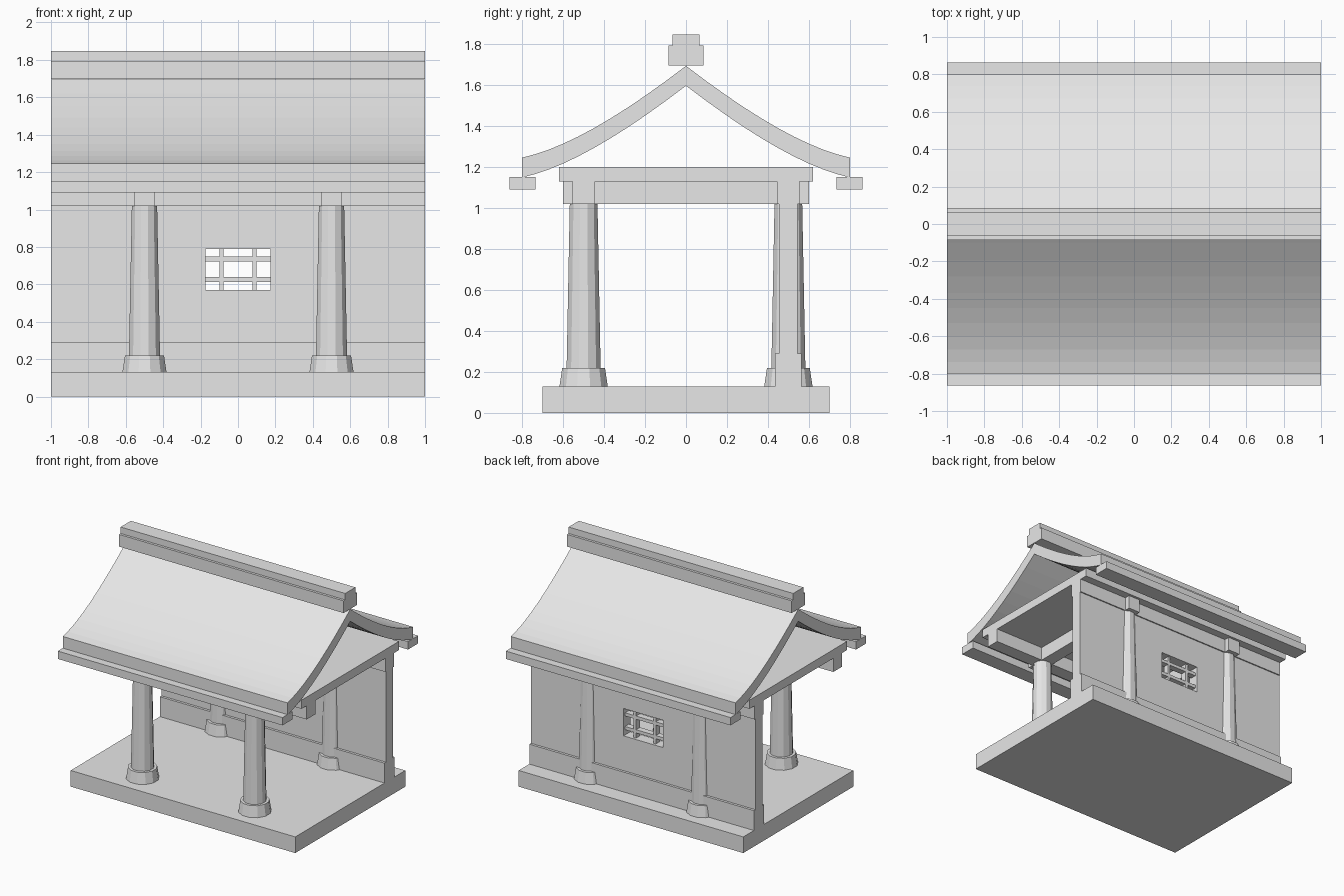
import bpy, bmesh, math
from mathutils import Vector, Matrix

cube = bpy.data.objects.get("Cube")
if cube:
    bpy.data.objects.remove(cube, do_unlink=True)

GREY = (0.8, 0.8, 0.8, 1.0)
stone = bpy.data.materials.new("plain_grey")
stone.use_nodes = True
stone.diffuse_color = GREY
stone.node_tree.nodes["Principled BSDF"].inputs["Base Color"].default_value = GREY


def finish(name, bm):
    bmesh.ops.recalc_face_normals(bm, faces=bm.faces)
    mesh = bpy.data.meshes.new(name)
    bm.to_mesh(mesh)
    bm.free()
    mesh.materials.append(stone)
    obj = bpy.data.objects.new(name, mesh)
    bpy.context.collection.objects.link(obj)
    return obj


def box(name, x, y, z):
    """Box from (min, max) ranges on each axis."""
    bm = bmesh.new()
    bmesh.ops.create_cube(bm, size=1)
    for v in bm.verts:
        v.co = Vector([(r[0] + r[1]) / 2 + c * (r[1] - r[0]) for r, c in zip((x, y, z), v.co)])
    return finish(name, bm)


def post(name, x, y, z0, z1, r0, r1, sides=12):
    """Tapered many-sided post standing between two heights."""
    bm = bmesh.new()
    place = Matrix.Translation((x, y, (z0 + z1) / 2)) @ Matrix.Rotation(math.pi / sides, 4, 'Z')
    bmesh.ops.create_cone(bm, cap_ends=True, segments=sides, radius1=r0, radius2=r1,
                          depth=z1 - z0, matrix=place)
    return finish(name, bm)


FULL = (-1, 1)

# Floor slab
box("floor_slab", FULL, (-0.70, 0.70), (0, 0.13))

# Columns with flared feet
for side, x in (("right", -0.5), ("left", 0.5)):
    for end, y in (("front", -0.5), ("back", 0.5)):
        post(f"{end}_{side}_column_foot", x, y, 0.13, 0.22, 0.122, 0.108)
        post(f"{end}_{side}_column", x, y, 0.22, 1.02, 0.086, 0.07)
    # Cross beam over each pair of columns
    box(f"{side}_cross_beam", (x - 0.053, x + 0.053), (-0.60, 0.60), (1.02, 1.13))

# Long beams and ceiling
for end, y in (("front", -0.5), ("back", 0.5)):
    box(f"{end}_long_beam", FULL, (y - 0.055, y + 0.055), (1.02, 1.13))
box("ceiling", FULL, (-0.62, 0.62), (1.13, 1.20))

# Back wall with window opening
wall = box("back_wall", FULL, (0.455, 0.545), (0.29, 1.02))
cutter = box("window_cutter", (-0.175, 0.175), (0.3, 0.7), (0.57, 0.79))
cutter.hide_render = True
cutter.hide_viewport = True
cutter.display_type = 'WIRE'
cut = wall.modifiers.new("window_opening", 'BOOLEAN')
cut.object = cutter
cut.operation = 'DIFFERENCE'
cut.solver = 'EXACT'
box("back_wall_baseboard", FULL, (0.435, 0.565), (0.13, 0.29))

# Window lattice
for i, s in enumerate((-1, 1)):
    x, z = s * 0.088, 0.68 + s * 0.055
    box(f"window_upright_{i + 1}", (x - 0.011, x + 0.011), (0.475, 0.525), (0.57, 0.79))
    box(f"window_crossbar_{i + 1}", (-0.175, 0.175), (0.475, 0.525), (z - 0.013, z + 0.013))

# Curved roof: one sweeping slope profile, mirrored and thickened downward
STEPS, THICK = 10, 0.097
apex, bend, eave = Vector((0, 1.695)), Vector((0.50, 1.31)), Vector((0.80, 1.247))
slope = []
for i in range(STEPS + 1):
    t = i / STEPS
    slope.append(apex * (1 - t) ** 2 + bend * 2 * t * (1 - t) + eave * t * t)
top = [(-p.x, p.y) for p in reversed(slope[1:])] + [(p.x, p.y) for p in slope]
bm = bmesh.new()
rows = [[bm.verts.new((x, y, z - drop)) for y, z in top]
        for x, drop in ((-1, 0), (1, 0), (1, THICK), (-1, THICK))]
for a, b in zip(rows, rows[1:] + rows[:1]):
    for i in range(len(top) - 1):
        bm.faces.new((a[i], a[i + 1], b[i + 1], b[i]))
for i in (0, -1):
    bm.faces.new([row[i] for row in rows])
finish("roof", bm)

# Eave boards
for end, s in (("front", -1), ("back", 1)):
    box(f"{end}_eave_board", FULL, sorted((s * 0.735, s * 0.863)), (1.09, 1.153))

# Ridge cap
box("ridge_base", FULL, (-0.085, 0.085), (1.697, 1.795))
box("ridge_cap", FULL, (-0.065, 0.065), (1.795, 1.847))
